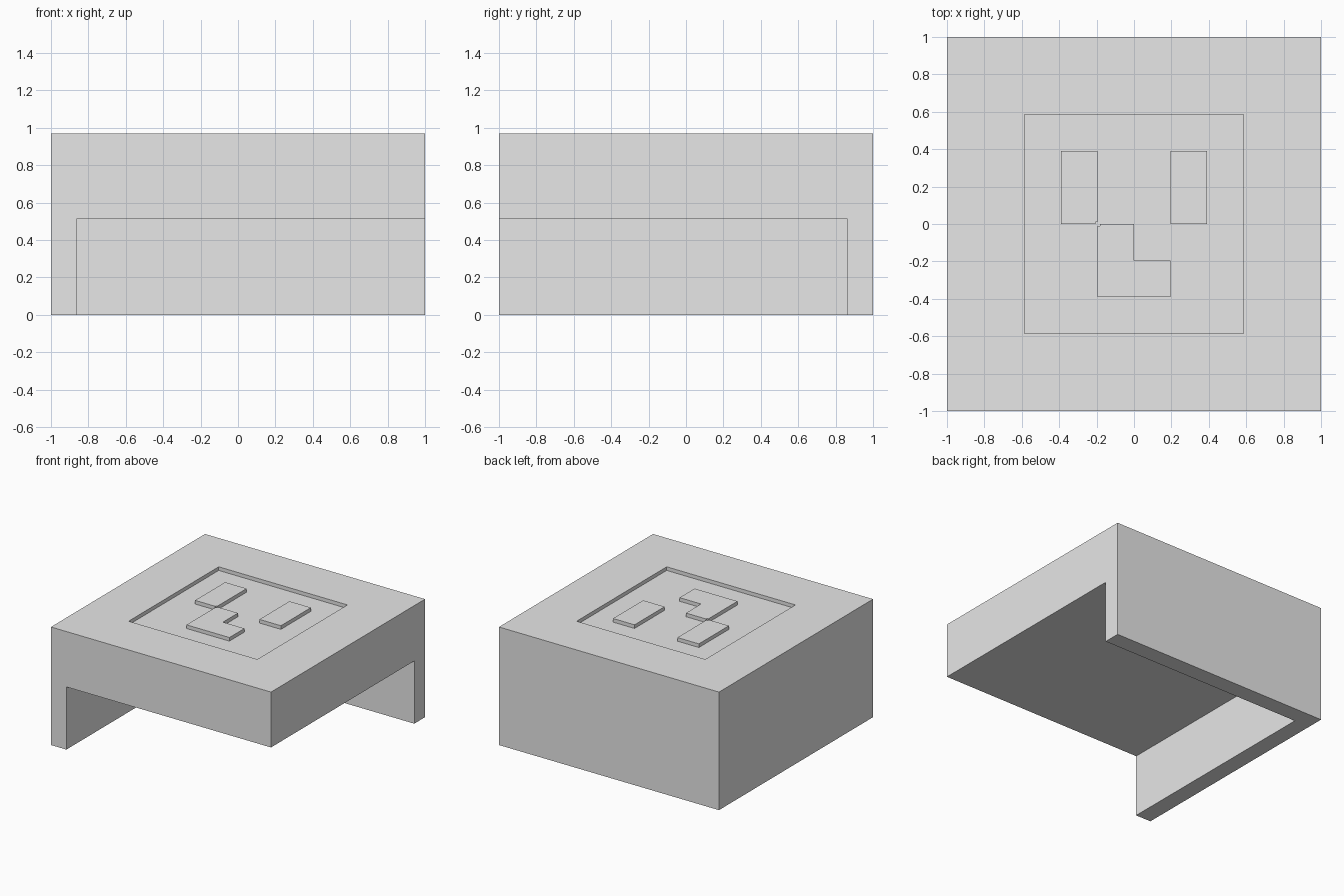
import bpy
import bmesh

cube = bpy.data.objects.get("Cube")
if cube:
    bpy.data.objects.remove(cube, do_unlink=True)

grey = bpy.data.materials.new("plain_grey")
grey.use_nodes = True
grey.diffuse_color = (0.8, 0.8, 0.8, 1)
grey.node_tree.nodes["Principled BSDF"].inputs["Base Color"].default_value = (0.8, 0.8, 0.8, 1)

TOP, UNDERSIDE, FLOOR = 0.97, 0.515, 0.94
WALL = 0.86      # inner face of the two side walls
RECESS = 0.585   # half width of the sunken panel
U = 0.195        # unit of the raised pattern
N = 0.012        # small corner notch


def prism(name, outline, z0, z1):
    """Extrude a flat outline from z0 up to z1."""
    bm = bmesh.new()
    face = bm.faces.new([bm.verts.new((x, y, z0)) for x, y in outline])
    new = bmesh.ops.extrude_face_region(bm, geom=[face])["geom"]
    verts = [v for v in new if isinstance(v, bmesh.types.BMVert)]
    bmesh.ops.translate(bm, verts=verts, vec=(0, 0, z1 - z0))
    bmesh.ops.recalc_face_normals(bm, faces=bm.faces)
    mesh = bpy.data.meshes.new(name)
    bm.to_mesh(mesh)
    bm.free()
    mesh.materials.append(grey)
    obj = bpy.data.objects.new(name, mesh)
    bpy.context.collection.objects.link(obj)
    return obj


def rect(x0, x1, y0, y1):
    return [(x0, y0), (x1, y0), (x1, y1), (x0, y1)]


def cut(obj, cutter):
    mod = obj.modifiers.new(cutter.name, "BOOLEAN")
    mod.operation = "DIFFERENCE"
    mod.solver = "EXACT"
    mod.object = cutter
    cutter.hide_render = True
    cutter.hide_set(True)


# Block, opened below at the front and right, with a sunken panel on top
body = prism("body", rect(-1, 1, -1, 1), 0, TOP)
cut(body, prism("opening_cutter", rect(-WALL, 1.2, -1.2, WALL), -0.2, UNDERSIDE))
cut(body, prism("recess_cutter", rect(-RECESS, RECESS, -RECESS, RECESS), FLOOR, TOP + 0.2))

# Raised pattern, flush with the top
prism("raised_bar_left", rect(U, 2 * U, 0, 2 * U), FLOOR, TOP)
prism("raised_bar_right", [(-2 * U, 0), (-U - N, 0), (-U - N, N), (-U, N),
                           (-U, 2 * U), (-2 * U, 2 * U)], FLOOR, TOP)
prism("raised_corner", [(-U, -2 * U), (U, -2 * U), (U, -U), (0, -U), (0, 0),
                        (-U + N, 0), (-U + N, -N), (-U, -N)], FLOOR, TOP)
